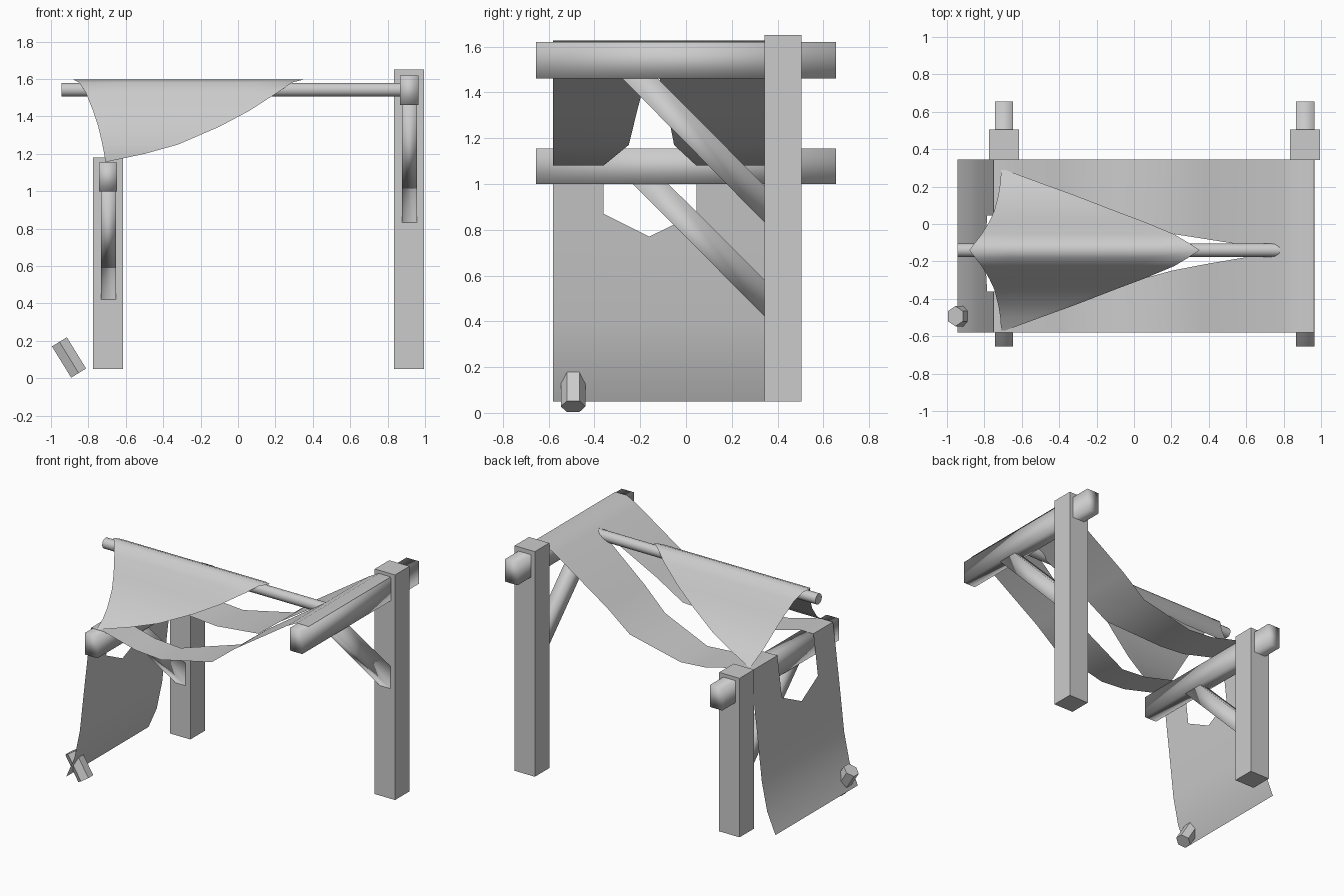
import bpy, bmesh, math
from mathutils import Vector

if "Cube" in bpy.data.objects:
    bpy.data.objects.remove(bpy.data.objects["Cube"])


def make(name, verts, faces, smooth=None):
    me = bpy.data.meshes.new(name)
    bm = bmesh.new()
    vs = [bm.verts.new(v) for v in verts]
    for f in faces:
        bm.faces.new([vs[i] for i in f])
    bmesh.ops.remove_doubles(bm, verts=bm.verts, dist=0.0005)
    bmesh.ops.recalc_face_normals(bm, faces=bm.faces)
    bm.to_mesh(me)
    bm.free()
    ob = bpy.data.objects.new(name, me)
    bpy.context.collection.objects.link(ob)
    if smooth:
        bpy.ops.object.select_all(action='DESELECT')
        ob.select_set(True)
        bpy.context.view_layer.objects.active = ob
        bpy.ops.object.shade_smooth_by_angle(angle=math.radians(smooth))
    return ob


def prism(name, prof, x0, x1, smooth=None):
    # closed (y, z) profile extruded along x
    n = len(prof)
    verts = [(x, y, z) for x in (x0, x1) for y, z in prof]
    faces = [tuple(range(n)), tuple(range(n, 2 * n))]
    faces += [(i, (i + 1) % n, n + (i + 1) % n, n + i) for i in range(n)]
    return make(name, verts, faces, smooth)


def rod(name, a, b, r, sides, smooth):
    # round or faceted bar between two points
    a, b = Vector(a), Vector(b)
    q = (b - a).to_track_quat('Z', 'Y')
    verts = []
    for c in (a, b):
        for i in range(sides):
            t = 2 * math.pi * i / sides
            verts.append(c + q @ Vector((r * math.cos(t), r * math.sin(t), 0)))
    n = sides
    faces = [tuple(range(n)), tuple(range(n, 2 * n))]
    faces += [(i, (i + 1) % n, n + (i + 1) % n, n + i) for i in range(n)]
    return make(name, verts, faces, smooth)


def rect(y0, y1, z0, z1):
    return [(y0, z0), (y1, z0), (y1, z1), (y0, z1)]


# two post frames: centre x, post top, beam bottom and top, brace foot, brace top y
frames = [("low", -0.695, 1.18, 1.0, 1.155, 0.42, -0.235),
          ("high", 0.915, 1.65, 1.46, 1.62, 0.83, -0.28)]
for tag, x, top, b0, b1, foot, ytop in frames:
    prism(tag + "_post", rect(0.343, 0.505, 0.05, top), x - 0.08, x + 0.08)
    prism(tag + "_beam", rect(-0.655, 0.655, b0, b1), x - 0.049, x + 0.049, 100)
    prism(tag + "_brace", [(0.345, foot), (0.345, foot + 0.16),
                           (ytop + 0.155, b0 + 0.003), (ytop, b0 + 0.003)],
          x - 0.038, x + 0.043, 100)

# ridge pole
rod("ridge_pole", (-0.945, -0.14, 1.543), (0.88, -0.14, 1.543), 0.037, 12, 40)

# stone peg holding the cloth
rod("ground_peg", (-0.852, -0.493, 0.028), (-0.955, -0.493, 0.195), 0.054, 6, 30)

# long sagging cloth: x, z, tear edges in y
rows = [(0.962, 1.627, -.15, -.15), (0.87, 1.627, -.15, -.15),
        (0.79, 1.585, -.145, -.145), (0.38, 1.312, -.215, -.08),
        (0.2, 1.17, -.25, -.052), (-0.2, 1.08, -.36, .045),
        (-0.4, 1.095, -.36, .045), (-0.65, 1.16, -.36, .045),
        (-0.75, 1.16, -.36, .045), (-0.77, 1.0, -.36, .045),
        (-0.785, .87, -.36, .045), (-0.797, .77, -.16, -.16),
        (-0.838, .4, -.16, -.16), (-0.88, .2, -.16, -.16),
        (-0.945, .05, -.16, -.16)]
verts, faces = [], []
for x, z, ya, yb in rows:
    verts += [(x, y, z) for y in (-0.58, ya, yb, 0.345)]
for i in range(len(rows) - 1):
    for c in (0, 2):
        a = i * 4 + c
        faces.append((a, a + 1, a + 5, a + 4))
# the two low hem notches beside the tear (cut by its slanted lower edge)
make("sagging_cloth", verts, faces, 60)

# draped cloth over the ridge: distance from ridge, z, left x, right x
levels = [(0, 1.597, -.88, .35), (.04, 1.582, -.85, .29),
          (.085, 1.53, -.815, .215), (.15, 1.43, -.775, .06),
          (.21, 1.345, -.747, -.1), (.295, 1.25, -.725, -.32),
          (.36, 1.2, -.715, -.5), (.43, 1.16, -.71, -.69)]
drape = [(-d, z, a, b) for d, z, a, b in reversed(levels[1:])] + levels
N = 6
verts = [(a + (b - a) * k / N, -0.14 + d, z) for d, z, a, b in drape for k in range(N + 1)]
faces = [(i * (N + 1) + k, i * (N + 1) + k + 1, (i + 1) * (N + 1) + k + 1, (i + 1) * (N + 1) + k)
         for i in range(len(drape) - 1) for k in range(N)]
make("ridge_drape", verts, faces, 60)
